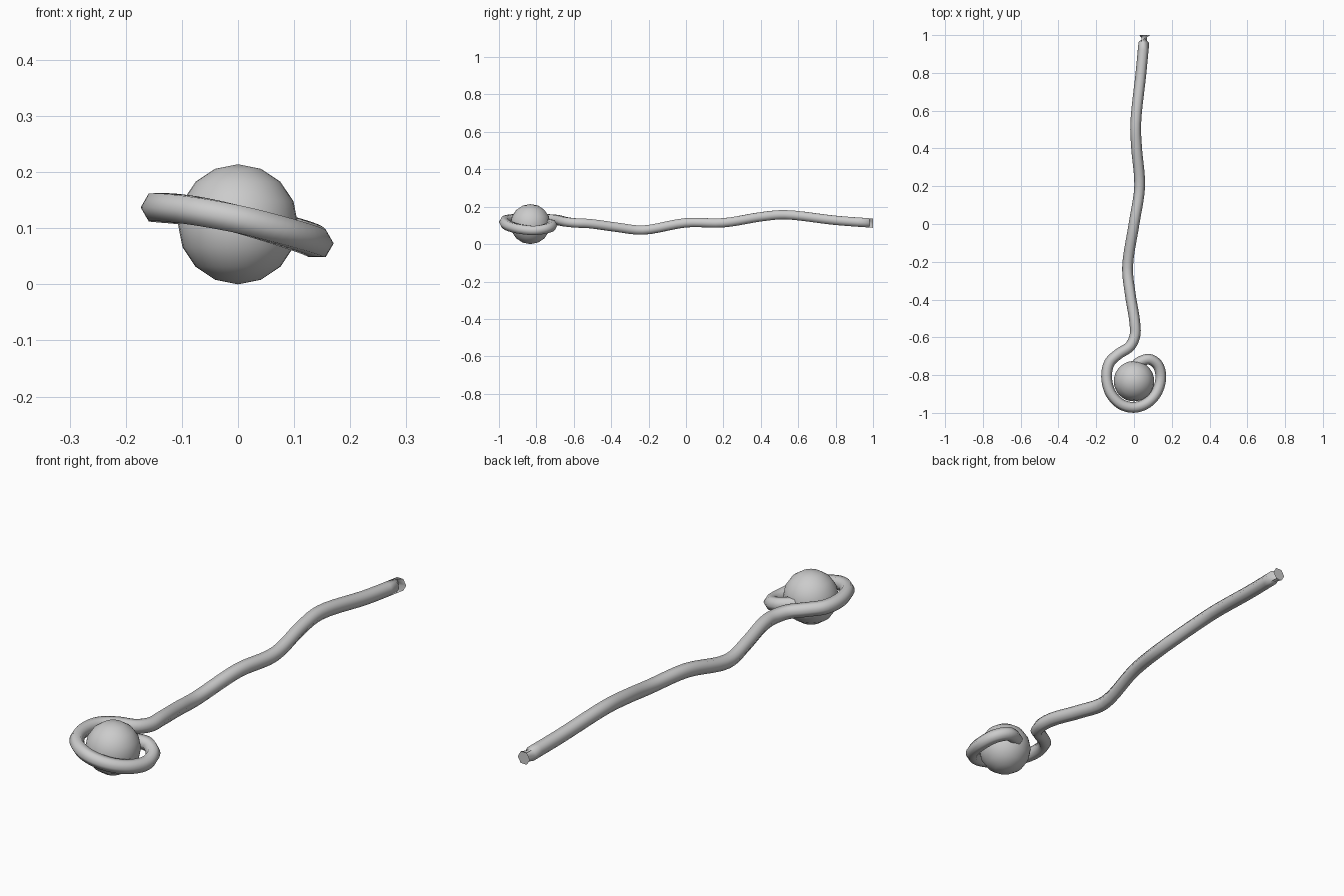
import bpy, bmesh, math
from mathutils import Vector

if "Cube" in bpy.data.objects:
    bpy.data.objects.remove(bpy.data.objects["Cube"])

# Centre line of the staff, from straight end round the coil
PATH = [Vector(p) for p in [
    (0.056, 1.0, 0.112), (0.037, 0.8, 0.127), (0.009, 0.53, 0.157),
    (0.014, 0.4, 0.146), (0.03, 0.2, 0.114), (0.0, 0.0, 0.114),
    (-0.034, -0.23, 0.075), (-0.02, -0.37, 0.09), (0.004, -0.52, 0.11),
    (0.005, -0.59, 0.113), (-0.022, -0.648, 0.12), (-0.082, -0.688, 0.13),
    (-0.13, -0.735, 0.135), (-0.145, -0.81, 0.137), (-0.124, -0.895, 0.137),
    (-0.07, -0.953, 0.13), (0.0, -0.971, 0.116), (0.07, -0.947, 0.097),
    (0.121, -0.89, 0.081), (0.142, -0.81, 0.073), (0.125, -0.745, 0.084),
    (0.08, -0.716, 0.099), (0.035, -0.728, 0.106), (0.01, -0.745, 0.108)]]
RADIUS = 0.0285
SIDES = 6
STEPS = 5


def smooth_path(pts):
    """Centripetal spline through the points."""
    p = [2 * pts[0] - pts[1]] + pts + [2 * pts[-1] - pts[-2]]
    out = []
    for i in range(1, len(p) - 2):
        t = [0.0]
        for k in range(3):
            t.append(t[-1] + (p[i + k] - p[i + k - 1]).length ** 0.5)
        for s in range(STEPS):
            u = t[1] + (t[2] - t[1]) * s / STEPS

            def mix(a, b, ta, tb):
                return a * ((tb - u) / (tb - ta)) + b * ((u - ta) / (tb - ta))
            a1 = mix(p[i - 1], p[i], t[0], t[1])
            a2 = mix(p[i], p[i + 1], t[1], t[2])
            a3 = mix(p[i + 1], p[i + 2], t[2], t[3])
            out.append(mix(mix(a1, a2, t[0], t[2]), mix(a2, a3, t[1], t[3]), t[1], t[2]))
    return out + [pts[-1]]


def make_object(name, bm, smooth):
    bmesh.ops.recalc_face_normals(bm, faces=bm.faces)
    mesh = bpy.data.meshes.new(name)
    bm.to_mesh(mesh)
    bm.free()
    ob = bpy.data.objects.new(name, mesh)
    bpy.context.collection.objects.link(ob)
    bpy.ops.object.select_all(action='DESELECT')
    ob.select_set(True)
    bpy.context.view_layer.objects.active = ob
    bpy.ops.object.shade_smooth_by_angle(angle=math.radians(smooth))
    return ob


# Staff: hexagonal tube swept along the path, flat caps
bm = bmesh.new()
line = smooth_path(PATH)
rings = []
for i, c in enumerate(line):
    tangent = (line[min(i + 1, len(line) - 1)] - line[max(i - 1, 0)]).normalized()
    if i == 0:
        tangent = Vector((0, 1, 0))
    side = tangent.cross(Vector((0, 0, 1))).normalized()
    up = side.cross(tangent)
    rings.append([bm.verts.new(c + RADIUS * (side * math.cos(a) + up * math.sin(a)))
                  for a in (math.tau * k / SIDES for k in range(SIDES))])
for a, b in zip(rings, rings[1:]):
    for k in range(SIDES):
        n = (k + 1) % SIDES
        bm.faces.new((a[k], a[n], b[n], b[k]))
bm.faces.new(rings[0])
bm.faces.new(rings[-1])
make_object("twisted_staff", bm, 65)

# Orb held inside the coil
bm = bmesh.new()
bmesh.ops.create_uvsphere(bm, u_segments=32, v_segments=8, radius=0.107)
bmesh.ops.translate(bm, verts=bm.verts, vec=(0, -0.832, 0.107))
make_object("orb", bm, 60)
